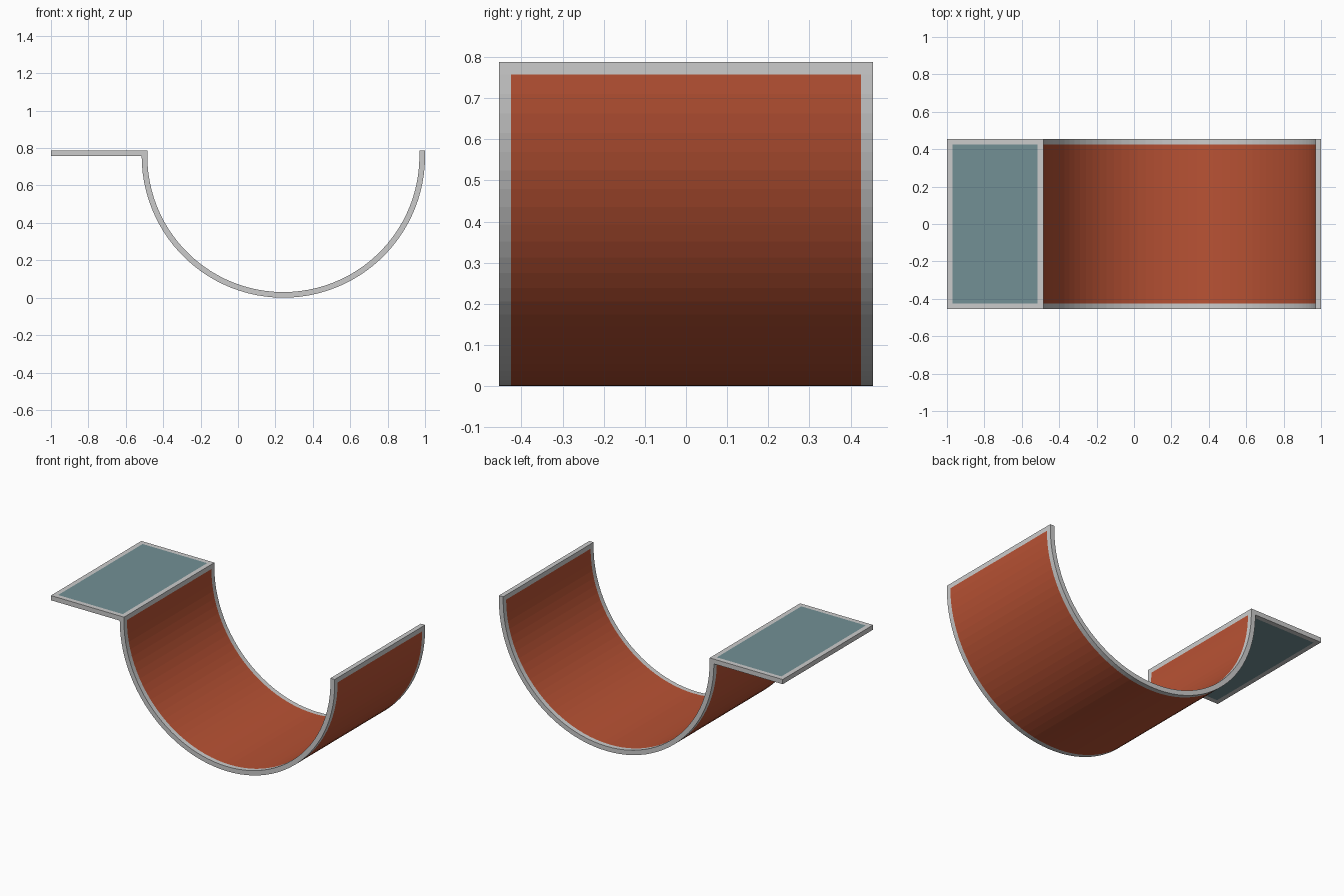
import bpy, bmesh, math

if "Cube" in bpy.data.objects:
    bpy.data.objects.remove(bpy.data.objects["Cube"])

T = 0.03              # bar thickness
Y = 0.455             # half depth
TOP = 0.7875
CX, CZ, R = 0.2425, 0.7575, 0.7575
SEG = 50


def material(name, rgb):
    m = bpy.data.materials.new(name)
    m.diffuse_color = (*rgb, 1)
    m.use_nodes = True
    m.node_tree.nodes["Principled BSDF"].inputs["Base Color"].default_value = m.diffuse_color
    return m


grey = material("light grey frame", (0.60, 0.60, 0.60))
orange = material("rust orange", (0.48, 0.084, 0.034))
teal = material("grey teal", (0.17, 0.28, 0.30))


def sweep(name, outer, inner, y0, y1, mat):
    """Closed strip between two matching xz outlines, extruded along y."""
    bm = bmesh.new()
    rings = [[bm.verts.new((p[0], y, p[1]))
              for p, y in ((o, y0), (o, y1), (i, y1), (i, y0))]
             for o, i in zip(outer, inner)]
    for a, b in zip(rings, rings[1:]):
        for k in range(4):
            n = (k + 1) % 4
            bm.faces.new((a[k], a[n], b[n], b[k]))
    bm.faces.new(rings[0])
    bm.faces.new(rings[-1][::-1])
    bmesh.ops.recalc_face_normals(bm, faces=bm.faces)
    me = bpy.data.meshes.new(name)
    bm.to_mesh(me)
    bm.free()
    me.materials.append(mat)
    ob = bpy.data.objects.new(name, me)
    bpy.context.collection.objects.link(ob)
    return ob


def bar(name, x0, x1, y0, y1, mat):
    """Flat piece at the top level."""
    return sweep(name, [(x0, TOP - T), (x1, TOP - T)], [(x0, TOP), (x1, TOP)], y0, y1, mat)


def arc(r):
    return [(CX - r * math.cos(math.pi * k / SEG), CZ - r * math.sin(math.pi * k / SEG))
            for k in range(SEG + 1)]


left = CX - R         # outer left side of the trough
outer, inner = arc(R), arc(R - T)
yi = Y - T

# Infill panels: curved trough and flat shelf
sweep("trough_panel", outer, inner, -yi, yi, orange)
bar("shelf_panel", -1 + T, left, -yi, yi, teal)

# Curved and straight edge rails on both sides
for side, y0, y1 in (("front", -Y, -yi), ("back", yi, Y)):
    sweep(side + "_curved_rail", outer, inner, y0, y1, grey)
    bar(side + "_shelf_rail", -1 + T, left, y0, y1, grey)

# Cross bars
bar("shelf_end_bar", -1, -1 + T, -Y, Y, grey)
bar("middle_bar", left, left + T, -Y, Y, grey)
bar("trough_end_bar", 1 - T, 1, -Y, Y, grey)
